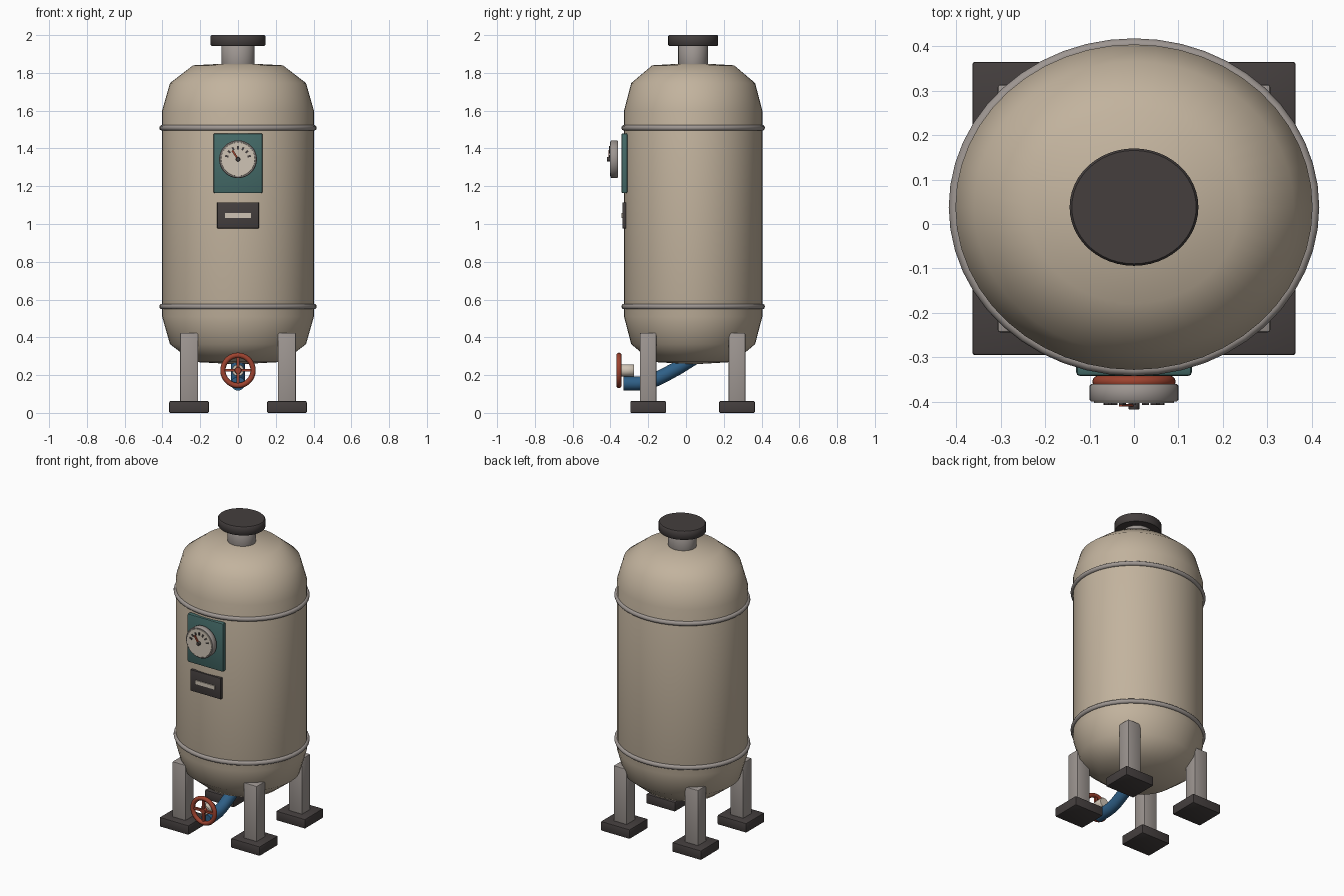
import bpy, bmesh, math
from mathutils import Matrix, Vector

if "Cube" in bpy.data.objects:
    bpy.data.objects.remove(bpy.data.objects["Cube"])

CY, SQ = 0.038, 0.911          # tank axis offset and front-to-back squash


def mat(name, r, g, b):
    m = bpy.data.materials.new(name)
    m.diffuse_color = (r, g, b, 1)
    m.use_nodes = True
    m.node_tree.nodes["Principled BSDF"].inputs["Base Color"].default_value = m.diffuse_color
    return m


BEIGE = mat("beige paint", 0.54, 0.45, 0.34)
GREY = mat("grey metal", 0.34, 0.305, 0.285)
DARK = mat("dark metal", 0.058, 0.049, 0.048)
TEAL = mat("teal paint", 0.058, 0.145, 0.138)
RED = mat("red paint", 0.34, 0.055, 0.028)
BLUE = mat("blue pipe", 0.028, 0.115, 0.24)
CREAM = mat("cream dial", 0.62, 0.55, 0.46)


def finish(name, bm, material, matrix=Matrix(), angle=45):
    bmesh.ops.transform(bm, matrix=matrix, verts=bm.verts)
    bmesh.ops.recalc_face_normals(bm, faces=bm.faces)
    me = bpy.data.meshes.new(name)
    bm.to_mesh(me)
    bm.free()
    me.materials.append(material)
    me.shade_smooth()
    me.set_sharp_from_angle(angle=math.radians(angle))
    ob = bpy.data.objects.new(name, me)
    bpy.context.collection.objects.link(ob)
    return ob


def lathe(name, profile, material, matrix, steps=48, closed=False):
    """Revolve (radius, height) points around local z."""
    bm = bmesh.new()
    vs = [bm.verts.new((r, 0, z)) for r, z in profile]
    es = [bm.edges.new(p) for p in zip(vs, vs[1:])]
    if closed:
        es.append(bm.edges.new((vs[-1], vs[0])))
    bmesh.ops.spin(bm, geom=vs + es, cent=(0, 0, 0), axis=(0, 0, 1),
                   angle=math.tau, steps=steps, use_duplicate=False)
    bmesh.ops.remove_doubles(bm, verts=bm.verts, dist=1e-5)
    return finish(name, bm, material, matrix)


def disc(r, z0, z1, b):
    return [(0, z0), (r - b, z0), (r, z0 + b), (r, z1 - b), (r - b, z1), (0, z1)]


def circle(major, minor, z=0, n=10):
    return [(major + minor * math.cos(a), z + minor * math.sin(a))
            for a in (math.tau * i / n for i in range(n))]


def box(name, lo, hi, material, bevel=0.0, matrix=Matrix()):
    bm = bmesh.new()
    lo, hi = Vector(lo), Vector(hi)
    size = hi - lo
    bmesh.ops.create_cube(bm, size=1, matrix=Matrix.Translation((lo + hi) / 2)
                          @ Matrix.Diagonal((*size, 1)))
    if bevel:
        bmesh.ops.bevel(bm, geom=bm.edges[:], offset=bevel, segments=2,
                        profile=0.5, affect='EDGES')
    return finish(name, bm, material, matrix, 40)


TANK = Matrix.Translation((0, CY, 0)) @ Matrix.Diagonal((1, SQ, 1, 1))


def facing(z):
    """Local z points to the front, local y points up."""
    return Matrix.Translation((0, 0, z)) @ Matrix.Rotation(math.pi / 2, 4, 'X')


# Tank body, bands, neck and cap
half = [(0.402, 0.545), (0.36, 0.691), (0.238, 0.785), (0, 0.798)]
body = [(r, 1.055 - h) for r, h in reversed(half)] + [(r, 1.055 + h) for r, h in half]
lathe("tank_body", body, BEIGE, TANK)
for label, z in (("upper", 1.509), ("lower", 0.563)):
    lathe(label + "_band", circle(0.402, 0.015, z), GREY, TANK, closed=True)
lathe("neck", disc(0.087, 1.80, 1.95, 0.001), GREY, TANK, 32)
lathe("cap", disc(0.145, 1.943, 2.0, 0.005), DARK, TANK)

# Legs and feet
for sx, side in ((-1, "left"), (1, "right")):
    for y, end in ((-0.2, "front"), (0.27, "back")):
        x = sx * 0.259
        box(f"{end}_{side}_leg", (x - 0.048, y - 0.044, 0.02),
            (x + 0.048, y + 0.044, 0.424), GREY, 0.006)
        box(f"{end}_{side}_foot", (x - 0.105, y - 0.095, 0),
            (x + 0.105, y + 0.095, 0.062), DARK, 0.006)

# Gauge panel and nameplate
box("gauge_panel", (-0.13, -0.342, 1.163), (0.13, -0.31, 1.48), TEAL, 0.008)
box("nameplate", (-0.11, -0.336, 0.977), (0.11, -0.318, 1.115), DARK, 0.002)
box("nameplate_strip", (-0.07, -0.342, 1.033), (0.07, -0.334, 1.057), CREAM)

# Gauge: case, dial, ticks, needle and hub
G = facing(1.343)
lathe("gauge_case", disc(0.1, 0.36, 0.4, 0.004), GREY, G)
lathe("gauge_dial", disc(0.09, 0.395, 0.403, 0.001), CREAM, G)
for i in range(7):
    turn = Matrix.Rotation(math.radians(75 - 25 * i), 4, 'Z')
    box(f"gauge_tick_{i}", (-0.005, 0.052, 0.40), (0.005, 0.07, 0.407), DARK, 0, G @ turn)
box("gauge_needle", (-0.005, -0.01, 0.405), (0.005, 0.055, 0.411), RED, 0,
    G @ Matrix.Rotation(math.radians(33), 4, 'Z'))
lathe("gauge_hub", disc(0.012, 0.40, 0.418, 0.002), DARK, G, 16)

# Valve handwheel and stem
W = facing(0.225)
lathe("handwheel_rim", circle(0.08, 0.014, 0.355), RED, W, 36, closed=True)
box("handwheel_spoke_across", (-0.08, -0.007, 0.348), (0.08, 0.007, 0.362), RED, 0, W)
box("handwheel_spoke_upright", (-0.007, -0.08, 0.348), (0.007, 0.08, 0.362), RED, 0, W)
lathe("handwheel_hub", disc(0.018, 0.335, 0.366, 0.002), RED, W, 20)
lathe("valve_stem", disc(0.032, 0.275, 0.342, 0.002), CREAM, W, 24)

# Drain pipe swept through the yz plane
path = [(-0.33, 0.155), (-0.26, 0.155), (-0.21, 0.16), (-0.16, 0.177),
        (-0.10, 0.207), (-0.04, 0.24), (0.04, 0.29)]
bm = bmesh.new()
rings, N = [], 20
for i, (y, z) in enumerate(path):
    (y0, z0), (y1, z1) = path[max(i - 1, 0)], path[min(i + 1, len(path) - 1)]
    t = Vector((0, y1 - y0, z1 - z0)).normalized()
    up = Vector((0, -t.z, t.y))
    rings.append([bm.verts.new(Vector((0.037 * math.cos(a), y, z)) + up * 0.037 * math.sin(a))
                  for a in (math.tau * k / N for k in range(N))])
for a, b in zip(rings, rings[1:]):
    for k in range(N):
        bm.faces.new((a[k], a[(k + 1) % N], b[(k + 1) % N], b[k]))
bm.faces.new(rings[0])
bm.faces.new(rings[-1])
finish("drain_pipe", bm, BLUE)
